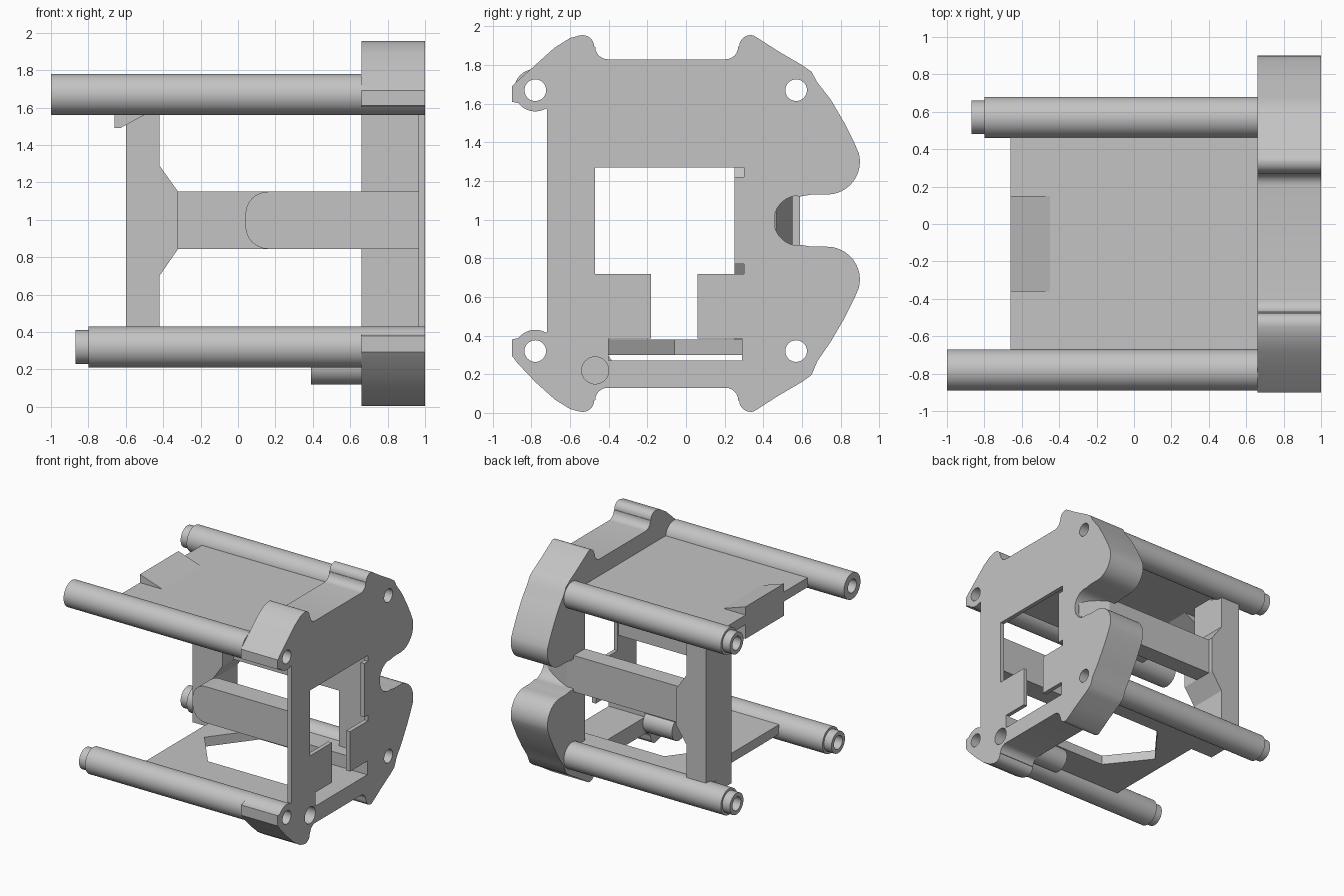
import bpy, bmesh, math
from mathutils import Vector

if "Cube" in bpy.data.objects:
    bpy.data.objects.remove(bpy.data.objects["Cube"])

GREY = (0.55, 0.55, 0.55, 1)
mat = bpy.data.materials.new("plain grey")
mat.use_nodes = True
mat.diffuse_color = GREY
mat.node_tree.nodes["Principled BSDF"].inputs["Base Color"].default_value = GREY


def make(name, bm):
    bmesh.ops.recalc_face_normals(bm, faces=bm.faces)
    me = bpy.data.meshes.new(name)
    bm.to_mesh(me)
    bm.free()
    ob = bpy.data.objects.new(name, me)
    ob.data.materials.append(mat)
    bpy.context.collection.objects.link(ob)
    return ob


def prism(name, pts, axis, lo, hi):
    """Extrude a closed outline along the named axis."""
    place = {"x": lambda a, b, t: (t, a, b),
             "y": lambda a, b, t: (a, t, b),
             "z": lambda a, b, t: (a, b, t)}[axis]
    bm = bmesh.new()
    face = bm.faces.new([bm.verts.new(place(a, b, lo)) for a, b in pts])
    res = bmesh.ops.extrude_face_region(bm, geom=[face])
    verts = [g for g in res["geom"] if isinstance(g, bmesh.types.BMVert)]
    bmesh.ops.translate(bm, verts=verts, vec=Vector(place(0, 0, hi - lo)))
    return make(name, bm)


def rect(a0, a1, b0, b1):
    return [(a0, b0), (a1, b0), (a1, b1), (a0, b1)]


def circle(cy, cz, r, n=40):
    return [(cy + r * math.cos(2 * math.pi * i / n),
             cz + r * math.sin(2 * math.pi * i / n)) for i in range(n)]


def arc(ca, cb, r, start, end, n=8):
    steps = [math.radians(start + (end - start) * i / n) for i in range(n + 1)]
    return [(ca + r * math.cos(t), cb + r * math.sin(t)) for t in steps]


def smooth(ob):
    bpy.ops.object.select_all(action="DESELECT")
    ob.select_set(True)
    bpy.context.view_layer.objects.active = ob
    bpy.ops.object.shade_smooth_by_angle(angle=math.radians(32))


def cut(ob, cutters):
    bpy.context.view_layer.objects.active = ob
    for c in cutters:
        c.hide_render = True
        mod = ob.modifiers.new("cut", "BOOLEAN")
        mod.operation, mod.solver, mod.object = "DIFFERENCE", "EXACT", c
        bpy.ops.object.modifier_apply(modifier=mod.name)
        bpy.data.objects.remove(c)


FRONT, BACK, LOW, HIGH = -0.78, 0.57, 0.32, 1.67
INNER, WALL, OUTER = 0.66, 0.965, 1.0
ROD, BORE = 0.11, 0.056

# End plate: upper half outline, from the front edge round to the side notch
upper = [(-0.72, 1.57)]
upper += arc(FRONT, HIGH, ROD, -60, -142)
upper += [(-0.9, 1.61), (-0.9, 1.69), (-0.87, 1.72), (-0.78, 1.8), (-0.68, 1.89),
          (-0.6, 1.94)]
upper += arc(-0.535, 1.895, 0.06, 105, 0, 7)
upper += arc(-0.405, 1.895, 0.065, 180, 270, 6)
upper += arc(0.205, 1.895, 0.065, 270, 360, 6)
upper += arc(0.335, 1.895, 0.06, 180, 75, 7)
upper += [(0.48, 1.87), (0.6, 1.8), (0.65, 1.765), (0.68, 1.71), (0.75, 1.62),
          (0.82, 1.5), (0.87, 1.4)]
upper += arc(0.73, 1.3, 0.17, 15, -90, 12)
upper += [(0.65, 1.13), (0.59, 1.12)]
upper += arc(0.585, 0.995, 0.13, 100, 170, 7)
# Lower half mirrors it, with slightly longer feet
lower = [(y, 1.99 - z - min(0.03, 0.3 * max(0, z - HIGH))) for y, z in reversed(upper)]
plate = prism("end_plate", upper + lower, "x", INNER, OUTER)

cutters = [
    prism("cavity", rect(-0.73, 0.4, 0.38, 1.61), "x", INNER - 0.1, WALL),
    prism("window", [(-0.47, 0.72), (-0.18, 0.72), (-0.18, 0.37), (0.06, 0.37),
                     (0.06, 0.72), (0.3, 0.72), (0.3, 0.77), (0.25, 0.77),
                     (0.25, 1.22), (0.3, 1.22), (0.3, 1.27), (-0.47, 1.27)],
          "x", 0.9, 1.1),
    prism("slot", rect(-0.4, 0.29, 0.27, 0.385), "x", 0.5, 1.1),
    prism("blind_hole", circle(-0.47, 0.22, 0.07), "x", 0.5, 1.1),
]
for y in (FRONT, BACK):
    for z in (LOW, HIGH):
        cutters.append(prism("bore", circle(y, z, BORE), "x", 0.5, 1.1))
cut(plate, cutters)
smooth(plate)


# Hollow rods, three of them with a stepped tip
def rod(name, y, z, stepped):
    if stepped:
        prof = [(INNER, ROD), (-0.8, ROD), (-0.8, 0.09), (-0.87, 0.09), (-0.87, BORE),
                (INNER, BORE)]
    else:
        prof = [(INNER, ROD), (-1, ROD), (-1, BORE), (INNER, BORE)]
    bm = bmesh.new()
    n = 40
    rings = [[bm.verts.new((x, a, b)) for a, b in circle(y, z, r, n)] for x, r in prof]
    for i, ring in enumerate(rings):
        nxt = rings[(i + 1) % len(rings)]
        for j in range(n):
            k = (j + 1) % n
            bm.faces.new((ring[j], ring[k], nxt[k], nxt[j]))
    smooth(make(name, bm))


rod("front_top_rod", FRONT, HIGH, False)
rod("front_bottom_rod", FRONT, LOW, True)
rod("back_top_rod", BACK, HIGH, True)
rod("back_bottom_rod", BACK, LOW, True)

# Top panel with its latch tab
prism("top_panel", rect(-0.66, INNER, -0.68, 0.475), "z", 1.61, 1.69)
prism("latch_tab", [(-0.66, 1.49), (-0.63, 1.49), (-0.4, 1.615), (-0.45, 1.69),
                    (-0.66, 1.76)], "y", -0.36, 0.15)

# Bottom panel with a pointed opening towards the end plate
prism("bottom_panel", [(INNER, -0.68), (-0.39, -0.68), (-0.39, 0.25), (-0.6, 0.25),
                       (-0.6, 0.475), (INNER, 0.475), (INNER, 0.29), (0, 0.29),
                       (-0.27, -0.06), (0, -0.4), (INNER, -0.4)], "z", 0.3, 0.38)

# Upright post with gussets, and the back bar that joins it to the plate
prism("back_post", [(-0.6, 0.4), (-0.42, 0.4), (-0.42, 0.7), (-0.32, 0.845),
                    (-0.32, 1.15), (-0.42, 1.29), (-0.42, 1.59), (-0.6, 1.59)],
      "y", 0.25, 0.59)
for name, low, high in (("post_foot", 0.34, 0.42), ("post_head", 1.57, 1.65)):
    prism(name, rect(-0.6, -0.42, 0.25, 0.46), "z", low, high)
prism("back_bar", [(-0.5, 0.4), (WALL, 0.4), (WALL, 0.465), (0.72, 0.55), (-0.5, 0.55)],
      "z", 0.845, 1.15)

# Front bar with a rounded free end
bar = [(WALL, 0.845), (WALL, 1.15)]
bar += arc(0.16, 1.03, 0.12, 90, 180) + arc(0.16, 0.965, 0.12, 180, 270)
smooth(prism("front_bar", bar, "y", -0.66, -0.48))

# Boss behind the blind hole
boss = prism("hole_boss", circle(-0.47, 0.22, 0.1), "x", 0.39, INNER)
cut(boss, [prism("boss_bore", circle(-0.47, 0.22, 0.07), "x", 0.5, 0.8)])
smooth(boss)
